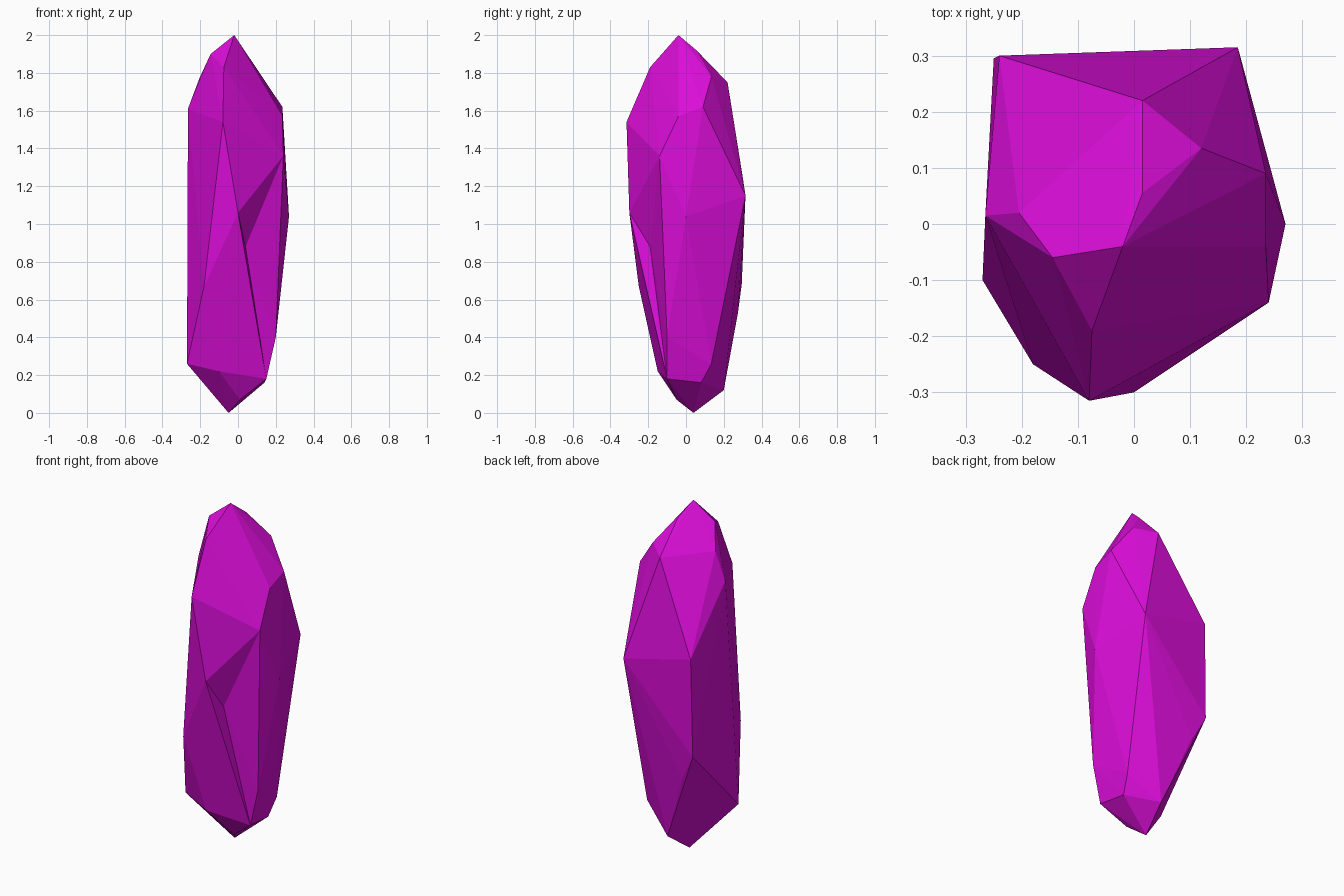
import bpy
import bmesh
from mathutils import Vector
from mathutils.geometry import intersect_point_line

cube = bpy.data.objects.get("Cube")
if cube:
    bpy.data.objects.remove(cube, do_unlink=True)


def make_material(name, colour):
    material = bpy.data.materials.new(name)
    material.use_nodes = True
    material.diffuse_color = colour
    shader = next(n for n in material.node_tree.nodes if n.type == "BSDF_PRINCIPLED")
    shader.inputs["Base Color"].default_value = colour
    shader.inputs["Roughness"].default_value = 0.6
    return material


def distance_to_edge(point, edge):
    start, end = (v.co for v in edge.verts)
    nearest, factor = intersect_point_line(point, start, end)
    factor = min(max(factor, 0), 1)
    return (start.lerp(end, factor) - point).length


def dent(bm, point):
    """Break the nearest ridge and pull its middle to the given point."""
    point = Vector(point)
    bm.edges.ensure_lookup_table()
    ridge = min(bm.edges, key=lambda e: distance_to_edge(point, e))
    _, middle = bmesh.utils.edge_split(ridge, ridge.verts[0], 0.5)
    for face in list(middle.link_faces):
        joined = {e.other_vert(middle) for e in middle.link_edges}
        far = next(v for v in face.verts if v != middle and v not in joined)
        bmesh.utils.face_split(face, middle, far)
    middle.co = point


def build_hull(name, corners, dents, material):
    bm = bmesh.new()
    for corner in corners:
        bm.verts.new(corner)
    bmesh.ops.convex_hull(bm, input=bm.verts[:])
    loose = [v for v in bm.verts if not v.link_faces]
    bmesh.ops.delete(bm, geom=loose, context="VERTS")
    bmesh.ops.triangulate(bm, faces=bm.faces[:])
    for point in dents:
        dent(bm, point)
    bmesh.ops.recalc_face_normals(bm, faces=bm.faces[:])
    mesh = bpy.data.meshes.new(name)
    bm.to_mesh(mesh)
    bm.free()
    mesh.materials.append(material)
    crystal = bpy.data.objects.new(name, mesh)
    bpy.context.collection.objects.link(crystal)
    return crystal


# Pointed cap of the crystal
tip = [
    (-.02, -.04, 2), (-.145, -.06, 1.9), (-.075, -.19, 1.83),
    (.015, .055, 1.92), (.12, .135, 1.78), (.015, .22, 1.75),
    (-.205, .02, 1.77),
]
# Upper shoulder, where the cap meets the shaft
shoulder = [
    (-.08, -.315, 1.54), (.235, .09, 1.62), (.235, -.04, 1.57),
    (.24, -.14, 1.36), (-.265, .015, 1.61),
]
# Long irregular shaft
shaft = [
    (.27, 0, 1.04), (0, -.3, 1.06), (.185, .315, 1.15),
    (-.24, .3, 1.25), (-.25, .295, .68), (-.18, -.25, .67),
    (.2, -.1, .4), (-.17, .275, .53),
]
# Blunt broken root
root = [
    (-.27, -.1, .26), (-.1, -.15, .22), (.158, .134, .26),
    (.14, .08, .16), (.15, -.1, .18), (-.02, .2, .12),
    (.01, -.05, .07), (-.05, .04, 0),
]

magenta = make_material("magenta crystal", (.7, .004, .68, 1))
build_hull("crystal", tip + shoulder + shaft + root, [(.04, -.19, .88)], magenta)
